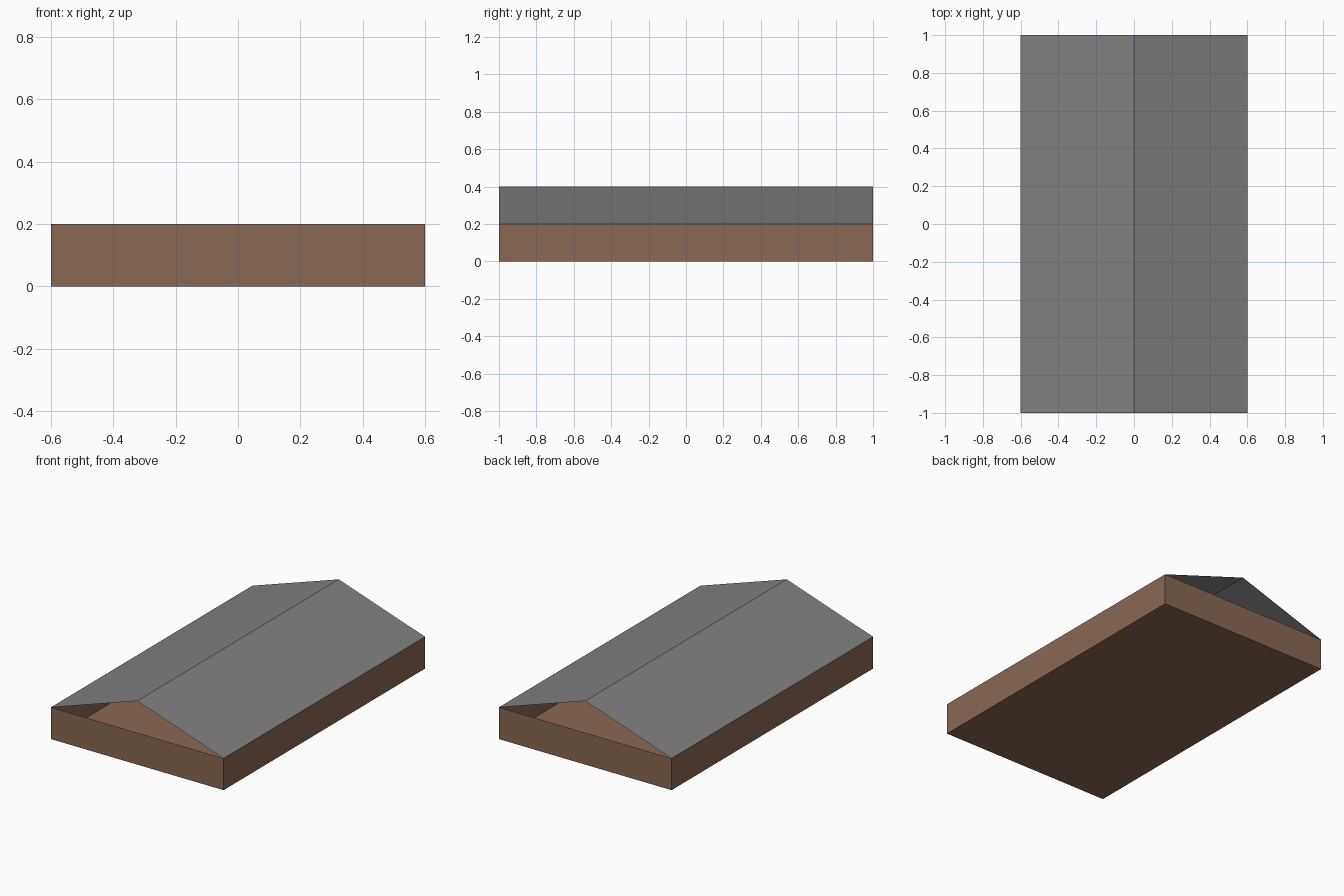
import bpy, bmesh
from mathutils import Matrix

if "Cube" in bpy.data.objects:
    bpy.data.objects.remove(bpy.data.objects["Cube"])

W, L, WALL, RIDGE = 0.6, 1.0, 0.2, 0.4   # half width, half length, heights


def material(name, rgb):
    m = bpy.data.materials.new(name)
    m.diffuse_color = (*rgb, 1)
    m.use_nodes = True
    m.node_tree.nodes["Principled BSDF"].inputs["Base Color"].default_value = m.diffuse_color
    return m


def add_object(name, bm, mat):
    me = bpy.data.meshes.new(name)
    bm.to_mesh(me)
    bm.free()
    me.materials.append(mat)
    ob = bpy.data.objects.new(name, me)
    bpy.context.collection.objects.link(ob)
    return ob


brown = material("brown_wall", (0.25, 0.138, 0.09))
grey = material("grey_roof", (0.22, 0.217, 0.218))

# Walls and floor: a thin box, open at the top
bm = bmesh.new()
bmesh.ops.create_cube(bm, size=1, matrix=Matrix.Translation((0, 0, WALL / 2))
                      @ Matrix.Diagonal((2 * W, 2 * L, WALL, 1)))
bm.normal_update()
top = [f for f in bm.faces if f.normal.z > 0.9]
bmesh.ops.delete(bm, geom=top, context='FACES_ONLY')
add_object("walls_and_floor", bm, brown)

# Roof: two sloping sheets meeting at the ridge, gable ends left open
bm = bmesh.new()
front = [bm.verts.new((x, -L, z)) for x, z in ((-W, WALL), (0, RIDGE), (W, WALL))]
edges = [bm.edges.new(pair) for pair in zip(front, front[1:])]
ext = bmesh.ops.extrude_edge_only(bm, edges=edges)["geom"]
bmesh.ops.translate(bm, vec=(0, 2 * L, 0),
                    verts=[g for g in ext if isinstance(g, bmesh.types.BMVert)])
bm.normal_update()
bmesh.ops.reverse_faces(bm, faces=[f for f in bm.faces if f.normal.z < 0])
add_object("roof", bm, grey)
